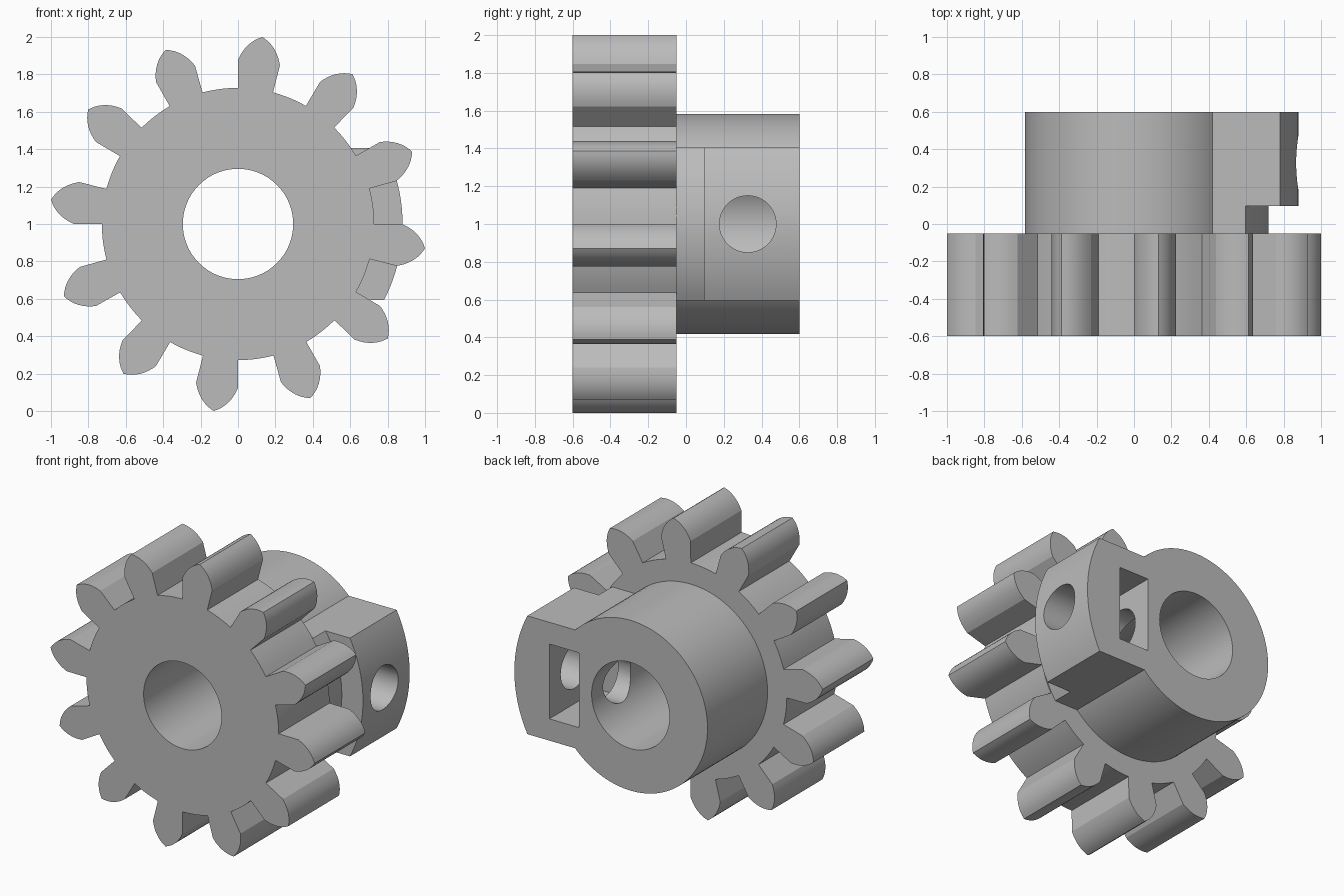
import bpy, bmesh
from math import cos, sin, radians, pi, asin
from mathutils import Vector

cube = bpy.data.objects.get("Cube")
if cube:
    bpy.data.objects.remove(cube, do_unlink=True)

CENTRE_Z = 1.0
TEETH = 12
ROOT_R = 0.728
HUB_R = 0.583
BORE_R = 0.295
GEAR_FRONT, GEAR_BACK, HUB_BACK = -0.6, -0.05, 0.6

grey = bpy.data.materials.new("plain grey")
grey.use_nodes = True
colour = (0.5, 0.5, 0.5, 1)
grey.diffuse_color = colour
grey.node_tree.nodes["Principled BSDF"].inputs["Base Color"].default_value = colour


def prism(name, outline, y0, y1):
    """Extrude an outline of (x, height above axis) points from y0 to y1."""
    bm = bmesh.new()
    face = bm.faces.new([bm.verts.new((x, y0, CENTRE_Z + z)) for x, z in outline])
    new = bmesh.ops.extrude_face_region(bm, geom=[face])["geom"]
    bmesh.ops.translate(bm, vec=(0, y1 - y0, 0),
                        verts=[v for v in new if isinstance(v, bmesh.types.BMVert)])
    bmesh.ops.recalc_face_normals(bm, faces=bm.faces[:])
    mesh = bpy.data.meshes.new(name)
    bm.to_mesh(mesh)
    bm.free()
    mesh.materials.append(grey)
    obj = bpy.data.objects.new(name, mesh)
    bpy.context.collection.objects.link(obj)
    return obj


def arc(radius, start, end, steps):
    return [(radius * cos(start + (end - start) * i / steps),
             radius * sin(start + (end - start) * i / steps)) for i in range(steps + 1)]


def circle(radius, steps=96):
    return arc(radius, 0, 2 * pi, steps)[:-1]


def combine(target, tool, operation):
    """Apply a boolean and discard the tool object."""
    mod = target.modifiers.new("boolean", 'BOOLEAN')
    mod.operation, mod.solver, mod.object = operation, 'EXACT', tool
    bpy.context.view_layer.objects.active = target
    bpy.ops.object.modifier_apply(modifier=mod.name)
    bpy.data.objects.remove(tool, do_unlink=True)


# Tooth flank, as (radial, sideways) points: straight foot and curved pointed tip
foot, shoulder = Vector((0.722, 0.095)), Vector((0.87, 0.113))
bulge, tip = Vector((0.971, 0.0835)), Vector((1.008, 0))
flank = [foot]
for i in range(9):
    t = i / 8
    flank.append((1 - t) ** 2 * shoulder + 2 * t * (1 - t) * bulge + t * t * tip)
tooth = [(p.x, -p.y) for p in flank] + [(p.x, p.y) for p in reversed(flank[:-1])]

# Gear outline: teeth joined by root arcs
outline = []
for k in range(TEETH):
    a = radians(82.6) + k * 2 * pi / TEETH
    outline += [(r * cos(a) - s * sin(a), r * sin(a) + s * cos(a)) for r, s in tooth]
    gap = asin(foot.y / ROOT_R)
    outline += arc(ROOT_R, a + gap, a + 2 * pi / TEETH - gap, 6)[1:-1]
gear = prism("pinion_gear", outline, GEAR_FRONT, GEAR_BACK)

# Hub and flat-sided clamp arm, narrower next to the teeth
HALF = 0.405


def arm(name, radius, y0, y1):
    a = asin(HALF / radius)
    return prism(name, [(0, -HALF)] + arc(radius, -a, a, 20) + [(0, HALF)], y0, y1)


combine(gear, prism("hub", circle(HUB_R), GEAR_BACK - 0.1, HUB_BACK), 'UNION')
combine(gear, arm("clamp_arm_neck", 0.72, GEAR_BACK - 0.1, 0.3), 'UNION')
combine(gear, arm("clamp_arm", 0.88, 0.095, HUB_BACK), 'UNION')

# Shaft bore
combine(gear, prism("bore_cutter", circle(BORE_R), -1, 1), 'DIFFERENCE')

# Nut slot, open at the back
slot = [(0.39, -0.256), (0.615, -0.256), (0.615, 0.256), (0.39, 0.256)]
combine(gear, prism("nut_slot_cutter", slot, 0.07, 1), 'DIFFERENCE')

# Set screw hole from the arm's outer face into the bore
bpy.ops.mesh.primitive_cylinder_add(vertices=48, radius=0.15, depth=1.2,
                                    location=(0.6, 0.327, CENTRE_Z),
                                    rotation=(0, pi / 2, 0))
screw = bpy.context.object
screw.data.materials.append(grey)
combine(gear, screw, 'DIFFERENCE')

# Smooth curved walls, keep edges sharp
bpy.ops.object.select_all(action='DESELECT')
gear.select_set(True)
bpy.context.view_layer.objects.active = gear
bpy.ops.object.shade_smooth_by_angle(angle=radians(25))
